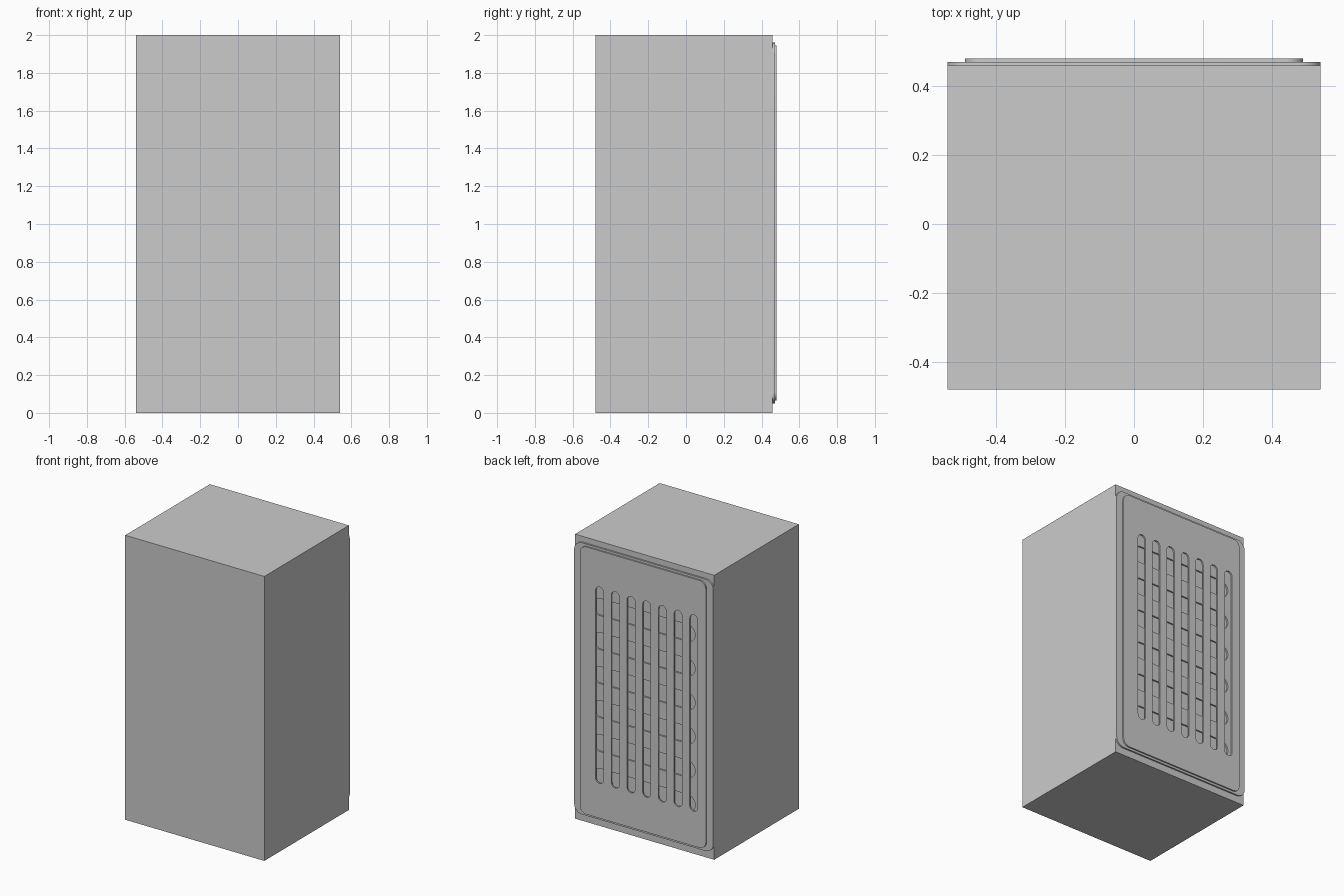
import bpy
from math import sin, cos, pi

if "Cube" in bpy.data.objects:
    bpy.data.objects.remove(bpy.data.objects["Cube"])


def rounded(cx, cz, w, h, r, seg=6):
    """Outline of a rounded rectangle; r = half the short side gives a capsule."""
    pts = []
    for sx, sz, a0 in ((1, 1, 0), (-1, 1, pi / 2), (-1, -1, pi), (1, -1, 3 * pi / 2)):
        ox, oz = cx + sx * (w / 2 - r), cz + sz * (h / 2 - r)
        for i in range(seg + 1):
            a = a0 + pi / 2 * i / seg
            p = (ox + r * cos(a), oz + r * sin(a))
            if not pts or abs(p[0] - pts[-1][0]) + abs(p[1] - pts[-1][1]) > 1e-5:
                pts.append(p)
    first, last = pts[0], pts[-1]
    if abs(first[0] - last[0]) + abs(first[1] - last[1]) < 1e-5:
        pts.pop()
    return pts


def plate(name, outlines, y0, y1):
    """Upright plate between y0 and y1; outlines after the first become holes."""
    cu = bpy.data.curves.new(name, 'CURVE')
    cu.dimensions = '2D'
    cu.fill_mode = 'BOTH'
    cu.extrude = (y1 - y0) / 2
    for pts in outlines:
        sp = cu.splines.new('POLY')
        sp.points.add(len(pts) - 1)
        for p, (x, z) in zip(sp.points, pts):
            p.co = (x, z, 0, 1)
        sp.use_cyclic_u = True
    ob = bpy.data.objects.new(name, cu)
    bpy.context.collection.objects.link(ob)
    ob.rotation_euler = (pi / 2, 0, 0)
    ob.location.y = (y0 + y1) / 2
    bpy.ops.object.select_all(action='DESELECT')
    ob.select_set(True)
    bpy.context.view_layer.objects.active = ob
    bpy.ops.object.convert(target='MESH')
    return bpy.context.object


# Cabinet body
bpy.ops.mesh.primitive_cube_add(size=1, location=(0, -0.0105, 1))
body = bpy.context.object
body.name = "cabinet_body"
body.scale = (1.082, 0.939, 2)

# Lower back plate with wide horizontal slots
rows = [rounded(0, 1.545 - 0.239 * i, 0.80, 0.12, 0.0599) for i in range(6)]
plate("back_rim_plate", [rounded(0, 1.005, 1.082, 1.91, 0.06)] + rows, 0.4585, 0.470)

# Raised grille plate with narrow vertical slots
columns = [rounded(-0.03 + 0.122 * i, 1.0, 0.062, 1.38, 0.0309) for i in range(-3, 4)]
plate("back_grille_plate", [rounded(0, 1.005, 0.98, 1.88, 0.05)] + columns, 0.470, 0.480)
